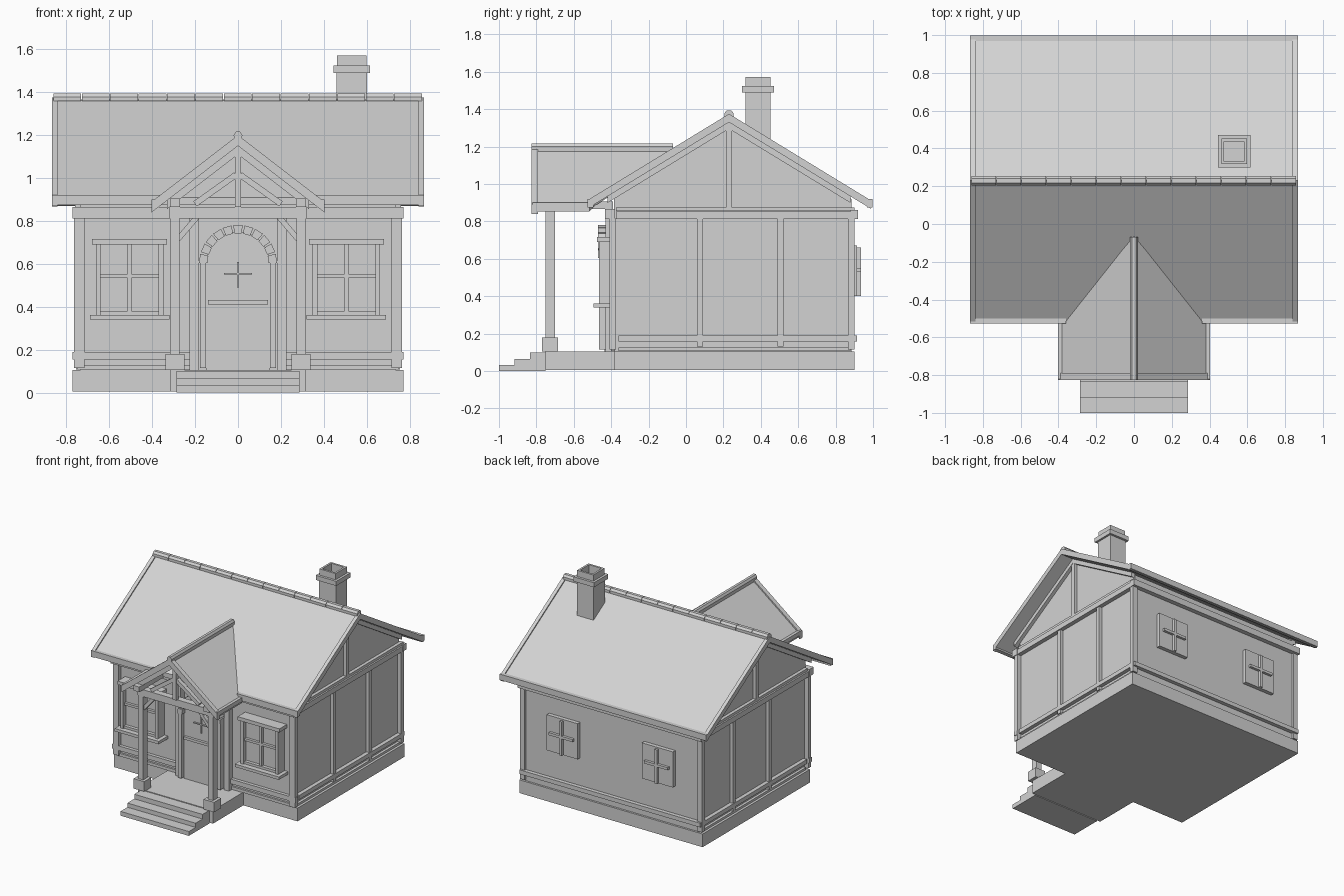
import bpy, bmesh, math
from mathutils import Vector

grey = bpy.data.materials.new("plain_grey")
grey.diffuse_color = (0.65, 0.65, 0.65, 1)


def solid(name, bottom, top):
    """Closed solid between two matching rings of points."""
    bm = bmesh.new()
    a = [bm.verts.new(p) for p in bottom]
    b = [bm.verts.new(p) for p in top]
    n = len(a)
    bm.faces.new(a)
    bm.faces.new(b)
    for i in range(n):
        j = (i + 1) % n
        bm.faces.new((a[i], a[j], b[j], b[i]))
    bmesh.ops.recalc_face_normals(bm, faces=bm.faces)
    me = bpy.data.meshes.new(name)
    bm.to_mesh(me)
    bm.free()
    me.materials.append(grey)
    ob = bpy.data.objects.new(name, me)
    bpy.context.collection.objects.link(ob)
    return ob


def prism(name, pts, axis, a, b):
    """Extrude a 2D outline from a to b along an axis."""
    put = {"X": lambda u, v, w: (w, u, v),
           "Y": lambda u, v, w: (u, w, v),
           "Z": lambda u, v, w: (u, v, w)}[axis]
    return solid(name, [put(u, v, a) for u, v in pts], [put(u, v, b) for u, v in pts])


def box(name, x0, x1, y0, y1, z0, z1):
    return prism(name, [(x0, y0), (x1, y0), (x1, y1), (x0, y1)], "Z", z0, z1)


def chevron(a, c, b, top, slope, t):
    """Bent roof section: low ends a and b, ridge at c, vertical thickness t."""
    za, zb = top - slope * (c - a), top - slope * (b - c)
    return [(a, za), (c, top), (b, zb), (b, zb - t), (c, top - t), (a, za - t)]


def brace(name, p, q, w, y0, y1):
    """Slanted bar between two x,z points."""
    p, q = Vector(p), Vector(q)
    d = (q - p).normalized() * w / 2
    n = Vector((-d.y, d.x))
    prism(name, [tuple(v) for v in (p + n, q + n, q - n, p - n)], "Y", y0, y1)


# Foundation, porch floor and steps
box("foundation", -0.77, 0.77, -0.386, 0.9, 0.005, 0.105)
box("porch_floor", -0.315, 0.315, -0.75, -0.386, 0.005, 0.105)
for y, h in ((-0.835, 0.1), (-0.918, 0.065), (-1.0, 0.033)):
    box("step", -0.287, 0.287, y, y + 0.084, 0, h)

# House body with gables
prism("walls", [(-0.385, 0.105), (0.885, 0.105), (0.885, 0.92), (0.23, 1.32), (-0.385, 0.945)],
      "X", -0.735, 0.735)

# Main roof with verge boards, eave boards and ridge tiles
prism("main_roof", chevron(-0.515, 0.23, 0.985, 1.365, 0.61, 0.035), "X", -0.85, 0.85)
for s in (-1, 1):
    prism("verge_board", chevron(-0.525, 0.23, 0.99, 1.375, 0.61, 0.045), "X", s * 0.84, s * 0.867)
    prism("gable_rake", chevron(-0.42, 0.23, 0.88, 1.33, 0.61, 0.035), "X", s * 0.73, s * 0.762)
    box("front_eave_board", s * 0.36, s * 0.867, -0.527, -0.495, 0.875, 0.92)
box("back_eave_board", -0.867, 0.867, 0.968, 0.998, 0.875, 0.92)
tiles = 13
for i in range(tiles):
    w = 1.72 / tiles
    x = -0.86 + i * w
    prism("ridge_tile", [(0.205, 1.358), (0.205, 1.378), (0.218, 1.393), (0.242, 1.393),
                         (0.255, 1.378), (0.255, 1.358)], "X", x, x + w - 0.003)

# Chimney: shaft, collar and hollow pot
cx, cy = 0.53, 0.385
box("chimney_shaft", cx - 0.07, cx + 0.07, cy - 0.068, cy + 0.068, 1.1, 1.5)


def hollow(name, r, t, z0, z1):
    for s in (-1, 1):
        box(name, cx + s * (r - t), cx + s * r, cy - r, cy + r, z0, z1)
        box(name, cx - r + t, cx + r - t, cy + s * (r - t), cy + s * r, z0, z1)


hollow("chimney_collar", 0.086, 0.033, 1.49, 1.525)
hollow("chimney_rim", 0.068, 0.015, 1.52, 1.572)

# Timber framing on the walls
box("front_beam", -0.77, 0.77, -0.432, -0.38, 0.812, 0.865)
box("back_beam", -0.77, 0.77, 0.88, 0.92, 0.812, 0.86)
box("back_rail", -0.76, 0.76, 0.88, 0.915, 0.158, 0.19)
for s in (-1, 1):
    box("side_beam", s * 0.73, s * 0.768, -0.375, 0.92, 0.812, 0.852)
    box("side_plate", s * 0.73, s * 0.76, -0.375, 0.9, 0.855, 0.875)
    box("side_rail", s * 0.73, s * 0.765, -0.36, 0.88, 0.158, 0.19)
    box("side_sill", s * 0.73, s * 0.755, -0.36, 0.88, 0.108, 0.125)
    box("front_rail", s * 0.225, s * 0.77, -0.41, -0.38, 0.155, 0.19)
    box("front_sill", s * 0.225, s * 0.75, -0.4, -0.38, 0.108, 0.13)
    box("front_corner_post", s * 0.715, s * 0.765, -0.41, -0.375, 0.115, 0.815)
    box("back_corner_post", s * 0.725, s * 0.765, 0.865, 0.9, 0.115, 0.815)
    for y in (0.075, 0.505):
        box("side_stud", s * 0.73, s * 0.76, y - 0.016, y + 0.016, 0.13, 0.815)
    box("gable_post", s * 0.73, s * 0.76, 0.215, 0.245, 0.875, 1.31)

# Windows
for s in (-1, 1):
    c = s * 0.505
    box("front_pane", c - 0.14, c + 0.14, -0.43, -0.38, 0.36, 0.7)
    for e in (-1, 1):
        box("front_window_side", c + e * 0.135, c + e * 0.157, -0.465, -0.38, 0.36, 0.695)
    box("front_window_foot", c - 0.14, c + 0.14, -0.455, -0.38, 0.36, 0.38)
    box("front_mullion", c - 0.009, c + 0.009, -0.45, -0.42, 0.37, 0.695)
    box("front_crossbar", c - 0.14, c + 0.14, -0.45, -0.42, 0.535, 0.553)
    box("front_lintel", c - 0.175, c + 0.175, -0.475, -0.38, 0.69, 0.717)
    box("front_sill_board", c - 0.185, c + 0.185, -0.495, -0.38, 0.34, 0.362)
    c = s * 0.4
    box("back_pane", c - 0.13, c + 0.13, 0.88, 0.915, 0.4, 0.67)
    box("back_mullion", c - 0.01, c + 0.01, 0.91, 0.935, 0.4, 0.66)
    box("back_crossbar", c - 0.1, c + 0.1, 0.91, 0.935, 0.53, 0.55)

# Arched door with stone arch
zc, r = 0.6, 0.15
arc = [(r * math.cos(math.pi * i / 16), zc + r * math.sin(math.pi * i / 16)) for i in range(17)]
prism("door", [(-r, 0.105)] + arc[::-1] + [(r, 0.105)], "Y", -0.435, -0.38)
for s in (-1, 1):
    box("door_jamb", s * 0.15, s * 0.178, -0.465, -0.38, 0.115, 0.61)
    box("door_pilaster", s * 0.182, s * 0.225, -0.43, -0.38, 0.105, 0.815)
stones = 11
for i in range(stones):
    a0 = math.pi * (i + 0.08) / stones
    a1 = math.pi * (i + 0.92) / stones
    prism("arch_stone", [(q * math.cos(a), zc + q * math.sin(a))
                         for q, a in ((0.143, a0), (0.182, a0), (0.182, a1), (0.143, a1))],
          "Y", -0.47, -0.39)
box("door_bar", -0.14, 0.14, -0.455, -0.43, 0.412, 0.432)
box("door_cross_upright", -0.004, 0.004, -0.445, -0.43, 0.49, 0.61)
box("door_cross_arm", -0.065, 0.065, -0.445, -0.43, 0.55, 0.558)

# Porch posts, tie beam and truss
box("porch_tie_beam", -0.32, 0.32, -0.75, -0.7, 0.812, 0.865)
box("porch_king_post", -0.015, 0.015, -0.765, -0.735, 0.865, 1.15)
prism("porch_rafters", chevron(-0.33, 0, 0.33, 1.15, 0.77, 0.04), "Y", -0.76, -0.71)
for s in (-1, 1):
    box("porch_post", s * 0.272, s * 0.316, -0.75, -0.7, 0.105, 0.815)
    box("porch_post_base", s * 0.25, s * 0.338, -0.77, -0.685, 0.105, 0.18)
    brace("porch_knee_brace", (s * 0.28, 0.715), (s * 0.19, 0.82), 0.025, -0.74, -0.71)
    brace("porch_strut", (s * 0.2, 0.88), (s * 0.01, 1.015), 0.028, -0.76, -0.73)
    box("porch_plate", s * 0.27, s * 0.318, -0.8, -0.39, 0.866, 0.905)

# Porch roof, trimmed where it meets the main roof
for s in (-1, 1):
    plan = [(0, -0.815), (0.395, -0.815), (0.395, -0.515), (0.355, -0.485), (0, -0.065)]
    top = [(s * x, y, 1.188 - 0.77 * x) for x, y in plan]
    solid("porch_roof", [(x, y, z - 0.03) for x, y, z in top], top)
    box("porch_eave_board", s * 0.38, s * 0.402, -0.82, -0.515, 0.868, 0.9)
prism("porch_verge_board", chevron(-0.402, 0, 0.402, 1.2, 0.77, 0.05), "Y", -0.825, -0.79)
prism("porch_ridge", [(-0.018, 1.17), (-0.02, 1.2), (-0.01, 1.216), (0.01, 1.216),
                      (0.02, 1.2), (0.018, 1.17)], "Y", -0.825, -0.07)
